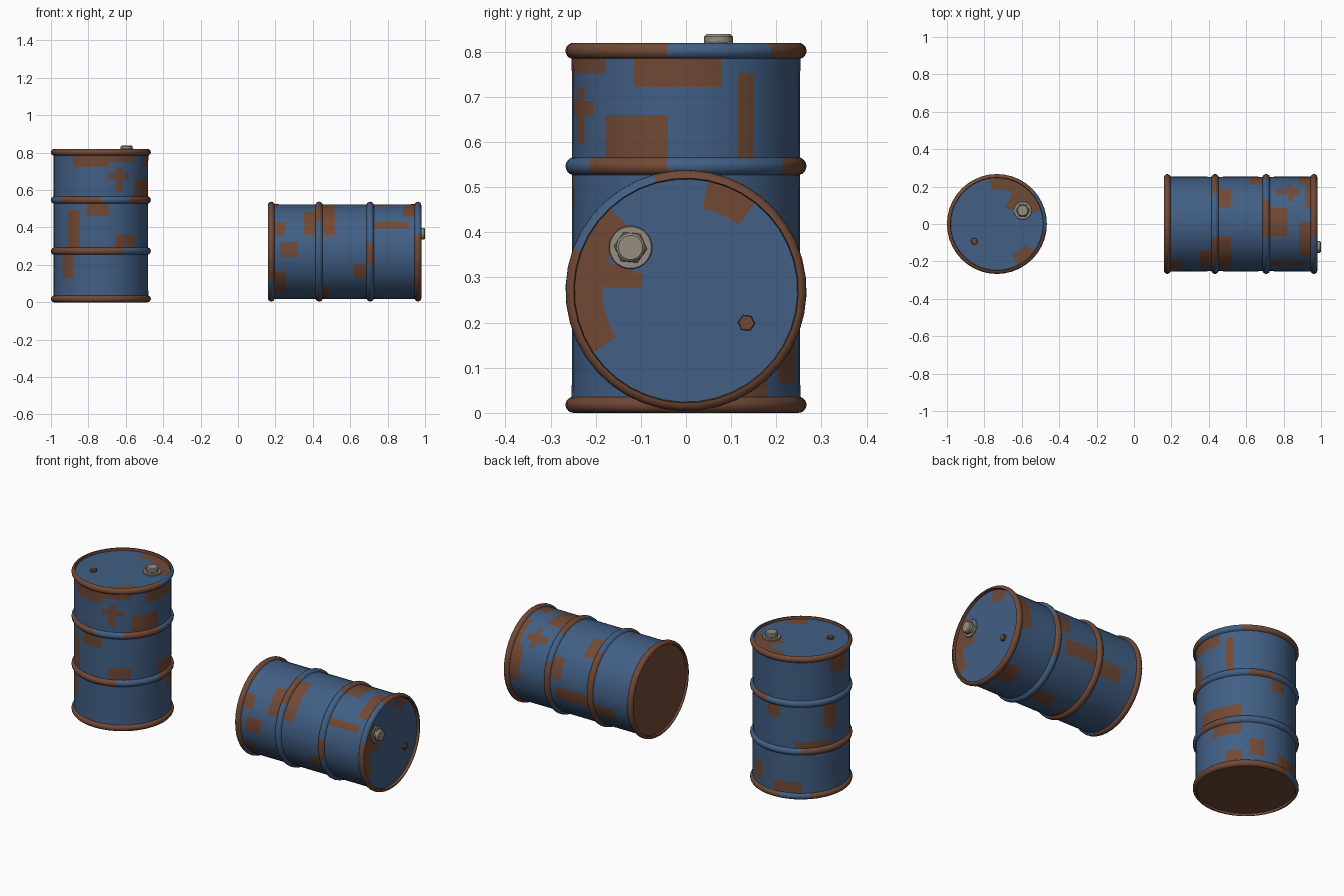
import bpy, bmesh, math
from mathutils import Matrix

if "Cube" in bpy.data.objects:
    bpy.data.objects.remove(bpy.data.objects["Cube"])

SEG = 40            # columns around the drum, 9 degrees each
R, H = 0.253, 0.82  # wall radius, drum height
LID = 0.805         # lid height


def material(name, rgb):
    m = bpy.data.materials.new(name)
    m.diffuse_color = (*rgb, 1)
    m.use_nodes = True
    m.node_tree.nodes["Principled BSDF"].inputs["Base Color"].default_value = m.diffuse_color
    return m


BLUE = material("blue_paint", (0.054, 0.115, 0.235))
RUST = material("rust", (0.165, 0.066, 0.036))
STEEL = material("bare_steel", (0.30, 0.27, 0.225))

# Main rust patches per wall band: first column, end column, first row, end row
WALL_RUST = [
    [(-16, -14, 3, 7), (1, 5, 5, 7), (6, 8, 1, 4), (3, 5, 0, 2), (10, 14, 0, 2)],
    [(-12, -9, 5, 7), (-15, -13, 0, 6), (-8, -5, 0, 2), (-1, 5, 0, 2),
     (9, 11, 5, 7), (17, 19, 3, 7), (13, 18, 0, 1)],
    [(-14, -9, 5, 7), (-9, -5, 6, 7), (-8, -7, 1, 5), (-9, -6, 3, 4),
     (-3, 2, 5, 7), (3, 4, 0, 6), (-5, -1, 0, 3), (18, 21, 4, 7)],
]
# Columns where paint survives on the rims and beads, bottom to top
BEAD_PAINT = [[(11, 15)], [(-7, -1), (3, 14)], [(-10, -6), (-1, 6), (9, 24)], [(-1, 5)]]
# Rusty columns on the lid rings, outer to inner
LID_RUST = [[(2, 11), (-7, -4)], [(5, 7)], []]


def within(col, ranges):
    return any(a <= col + k < b for a, b in ranges for k in (0, SEG))


def is_rust(tag, col):
    kind, part, row = tag
    if kind == "wall":
        return within(col, [(a, b) for a, b, lo, hi in WALL_RUST[part] if lo <= row < hi])
    if kind == "bead":
        return not within(col, BEAD_PAINT[part])
    if kind == "lid":
        return within(col, LID_RUST[part])
    return True


def drum_profile():
    """Points (radius, height) from base centre to lid centre, one tag per strip."""
    pts, tags = [(0, 0.012), (0.247, 0.012)], [("base", 0, 0)]

    def add(r, z, tag):
        pts.append((r, z))
        tags.append(tag)

    # four rounded beads, with a seven-row wall band below each but the first
    for i in range(4):
        is_rim = i in (0, 3)
        minor = 0.018 if is_rim else 0.020
        centre_r = R - 0.004 if is_rim else R - 0.006
        centre_z = (minor, H / 3, H * 2 / 3, H - minor)[i]
        a0 = -90 if i == 0 else -74
        a1 = 90 if i == 3 else 74
        arc = [(centre_r + minor * math.cos(math.radians(a0 + (a1 - a0) * k / 8)),
                centre_z + minor * math.sin(math.radians(a0 + (a1 - a0) * k / 8)))
               for k in range(9)]
        if i:
            z0 = pts[-1][1]
            for k in range(1, 7):
                add(R, z0 + (arc[0][1] - z0) * k / 7, ("wall", i - 1, k - 1))
        add(*arc[0], ("wall", i - 1, 6) if i else ("base", 0, 0))
        for p in arc[1:]:
            add(*p, ("bead", i, 0))
    add(0.247, LID, ("rim_inside", 0, 0))
    for i, r in enumerate((0.186, 0.10, 0)):
        add(r, LID, ("lid", i, 0))
    return pts, tags


def lathe(name, pts, seg, mats, pick=lambda i, col: 0, offset=(0, 0)):
    """Revolve a profile about the vertical axis; pick gives each face its colour."""
    bm = bmesh.new()
    rings = []
    for r, z in pts:
        if r == 0:
            rings.append([bm.verts.new((*offset, z))] * seg)
        else:
            rings.append([bm.verts.new((offset[0] + r * math.cos(math.tau * k / seg),
                                        offset[1] + r * math.sin(math.tau * k / seg), z))
                          for k in range(seg)])
    for i in range(len(rings) - 1):
        lo, hi = rings[i], rings[i + 1]
        for k in range(seg):
            n = (k + 1) % seg
            f = bm.faces.new(list(dict.fromkeys((lo[k], lo[n], hi[n], hi[k]))))
            f.smooth = True
            f.material_index = pick(i, k if k < seg // 2 else k - seg)
    mesh = bpy.data.meshes.new(name)
    bm.to_mesh(mesh)
    bm.free()
    for m in mats:
        mesh.materials.append(m)
    mesh.set_sharp_from_angle(angle=math.radians(30))
    return mesh


def knob(name, r, height, chamfer, seg, mat, offset):
    """Short capped cylinder with a chamfered top, standing on the lid."""
    top = LID + height
    return lathe(name, [(r, LID), (r, top - chamfer), (r - chamfer, top), (0, top)],
                 seg, [mat], offset=offset)


points, strip_tags = drum_profile()
BIG, SMALL = (0.138, 0.072), (-0.121, -0.092)
parts = [
    lathe("drum_body", points, SEG, [BLUE, RUST],
          lambda i, col: int(is_rust(strip_tags[i], col))),
    # large filler plug: washer, hexagonal collar, round cap
    knob("plug_washer", 0.048, 0.008, 0.002, 28, STEEL, BIG),
    knob("plug_collar", 0.037, 0.017, 0.002, 6, STEEL, BIG),
    knob("plug_cap", 0.032, 0.034, 0.005, 20, STEEL, BIG),
    # small vent bung
    knob("vent_bung", 0.019, 0.012, 0.002, 6, RUST, SMALL),
]

# One drum stands, its twin lies on its side with the lid facing +x
standing = Matrix.Translation((-0.733, 0, 0))
tip_over = Matrix(((0, 0, 1, 0), (1, 0, 0, 0), (0, 1, 0, 0), (0, 0, 0, 1)))
lying = Matrix.Translation((0.16, 0, 0.271)) @ tip_over @ Matrix.Rotation(2.0, 4, 'Z')
for prefix, matrix in (("standing_", standing), ("lying_", lying)):
    for mesh in parts:
        ob = bpy.data.objects.new(prefix + mesh.name, mesh)
        ob.matrix_world = matrix
        bpy.context.collection.objects.link(ob)
